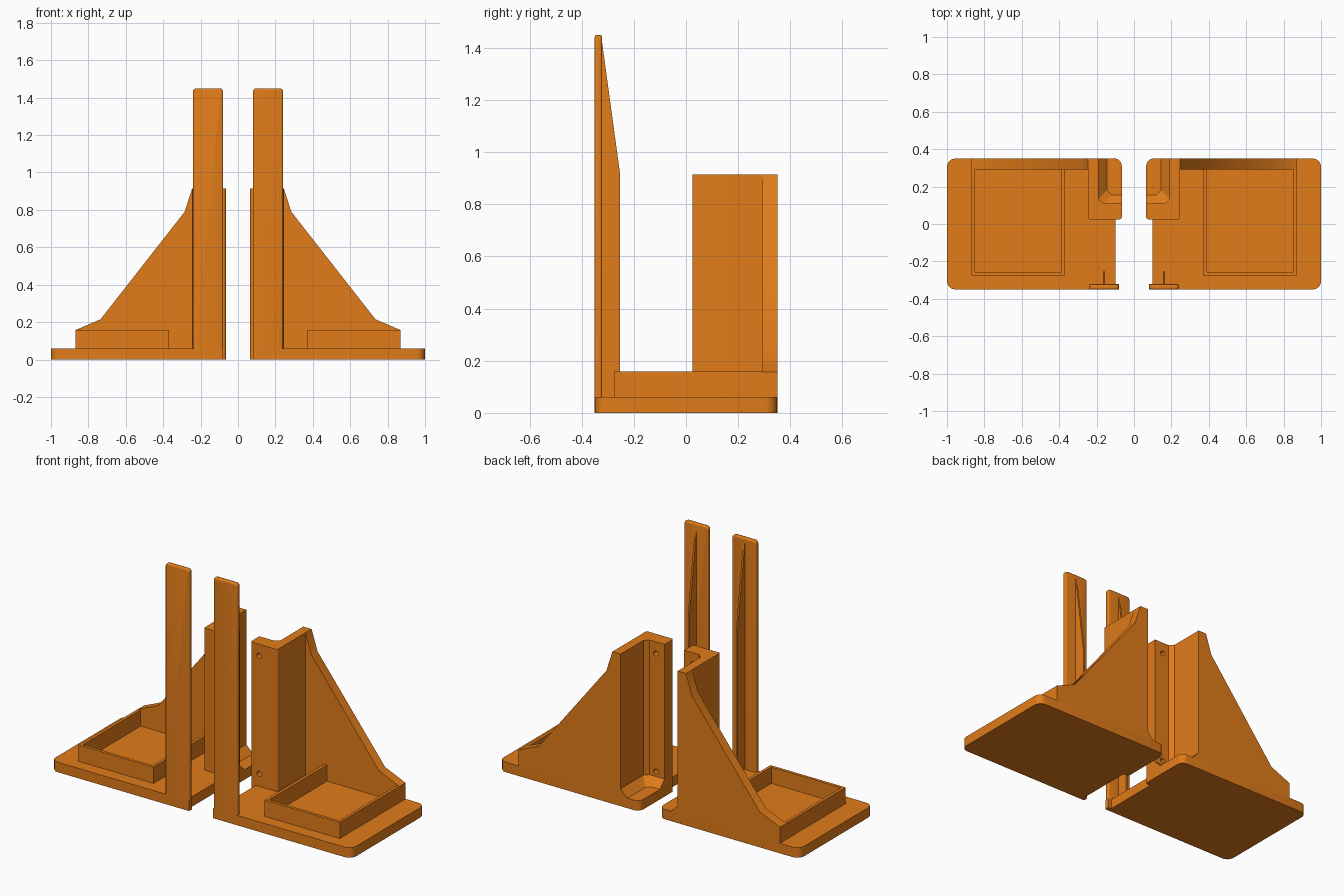
import bpy, bmesh, math
from mathutils import Vector

if "Cube" in bpy.data.objects:
    bpy.data.objects.remove(bpy.data.objects["Cube"])

orange = bpy.data.materials.new("orange_plastic")
orange.diffuse_color = (0.75, 0.2, 0.01, 1)
orange.use_nodes = True
orange.node_tree.nodes["Principled BSDF"].inputs["Base Color"].default_value = orange.diffuse_color


def rounded(points):
    """Outline from (x, y[, radius]) corners, with arcs where a radius is given."""
    out = []
    n = len(points)
    for i, p in enumerate(points):
        c = Vector(p[:2])
        if len(p) == 2:
            out.append(c)
            continue
        a = (Vector(points[i - 1][:2]) - c).normalized() * p[2]
        b = (Vector(points[(i + 1) % n][:2]) - c).normalized() * p[2]
        for k in range(7):
            t = k / 6 * math.pi / 2
            out.append(c + a * (1 - math.sin(t)) + b * (1 - math.cos(t)))
    return out


def loft(name, low, high):
    """Solid between two matching rings of 3D points."""
    bm = bmesh.new()
    a = [bm.verts.new(p) for p in low]
    b = [bm.verts.new(p) for p in high]
    bm.faces.new(a)
    bm.faces.new(b)
    for i in range(len(a)):
        j = (i + 1) % len(a)
        bm.faces.new((a[i], a[j], b[j], b[i]))
    bmesh.ops.recalc_face_normals(bm, faces=bm.faces)
    me = bpy.data.meshes.new(name)
    bm.to_mesh(me)
    bm.free()
    me.materials.append(orange)
    ob = bpy.data.objects.new(name, me)
    bpy.context.collection.objects.link(ob)
    return ob


def prism(name, points, axis, lo, hi):
    """Extrude an outline along the named axis."""
    place = {"x": lambda p, h: (h, p[0], p[1]),
             "y": lambda p, h: (p[0], h, p[1]),
             "z": lambda p, h: (p[0], p[1], h)}[axis]
    pts = rounded(points)
    return loft(name, [place(p, lo) for p in pts], [place(p, hi) for p in pts])


def cut(ob, cutter):
    m = ob.modifiers.new("cut", "BOOLEAN")
    m.operation, m.solver, m.object = "DIFFERENCE", "EXACT", cutter
    cutter.hide_render = True
    cutter.hide_set(True)


# Base plate, with a tab under the strip and under the column
base = prism("base_plate", [
    (0.08, -0.35), (1.0, -0.35, 0.045), (1.0, 0.35, 0.045), (0.065, 0.35, 0.04),
    (0.065, 0.025, 0.012), (0.10, 0.025), (0.10, -0.322), (0.08, -0.322)], "z", 0, 0.06)

# Column with a chamfered pocket in its inner back corner and two screw holes
column = prism("column", [
    (0.065, 0.025, 0.012), (0.245, 0.025, 0.006), (0.245, 0.35), (0.065, 0.35)],
    "z", 0.06, 0.915)


def pocket_ring(inset, z):
    x, y, c = 0.19 - inset, 0.11 + inset, 0.025
    return [(0, y, z), (x - c, y, z), (x, y + c, z), (x, 0.45, z), (0, 0.45, z)]


cut(column, loft("pocket_cutter_low", pocket_ring(0.07, 0.035), pocket_ring(0, 0.105)))
cut(column, loft("pocket_cutter_high", pocket_ring(0, 0.105), pocket_ring(0, 1.0)))
for z in (0.135, 0.845):
    circle = [(0.123 + 0.016 * math.cos(k * math.pi / 8),
               z + 0.016 * math.sin(k * math.pi / 8)) for k in range(16)]
    cut(column, prism("hole_cutter", circle, "y", -0.05, 0.2))

# Sloping back gusset
gusset = prism("back_gusset", [
    (0.245, 0.06), (0.87, 0.06), (0.87, 0.157), (0.735, 0.215),
    (0.285, 0.79), (0.245, 0.915)], "y", 0.292, 0.35)

# Tray rim, closed at the back by the gusset
tray = prism("tray_rim", [
    (0.37, -0.275), (0.87, -0.275), (0.87, 0.292), (0.852, 0.292),
    (0.852, -0.257), (0.388, -0.257), (0.388, 0.292), (0.37, 0.292)], "z", 0.06, 0.158)

# Tall front strip with softened edges
strip = prism("front_strip", [
    (0.08, 0.06), (0.24, 0.06), (0.24, 1.45, 0.018), (0.08, 1.45, 0.018)],
    "y", -0.35, -0.322)
bm = bmesh.new()
bm.from_mesh(strip.data)
edges = [e for e in bm.edges if max(v.co.z for v in e.verts) > 0.1
         and abs(e.verts[0].co.y - e.verts[1].co.y) < 0.001]
bmesh.ops.bevel(bm, geom=edges, offset=0.008, segments=3, profile=0.5, affect="EDGES")
bm.to_mesh(strip.data)
bm.free()

# Tapered rib behind the strip
rib = prism("strip_rib", [
    (-0.323, 0.06), (-0.254, 0.06), (-0.254, 0.925), (-0.323, 1.43)], "x", 0.155, 0.166)

# Mirror every part to the other side
for ob in (base, column, gusset, tray, strip, rib):
    ob.modifiers.new("mirror", "MIRROR").use_mirror_merge = False
    bpy.ops.object.select_all(action="DESELECT")
    ob.select_set(True)
    bpy.context.view_layer.objects.active = ob
    bpy.ops.object.shade_smooth_by_angle(angle=math.radians(32))
